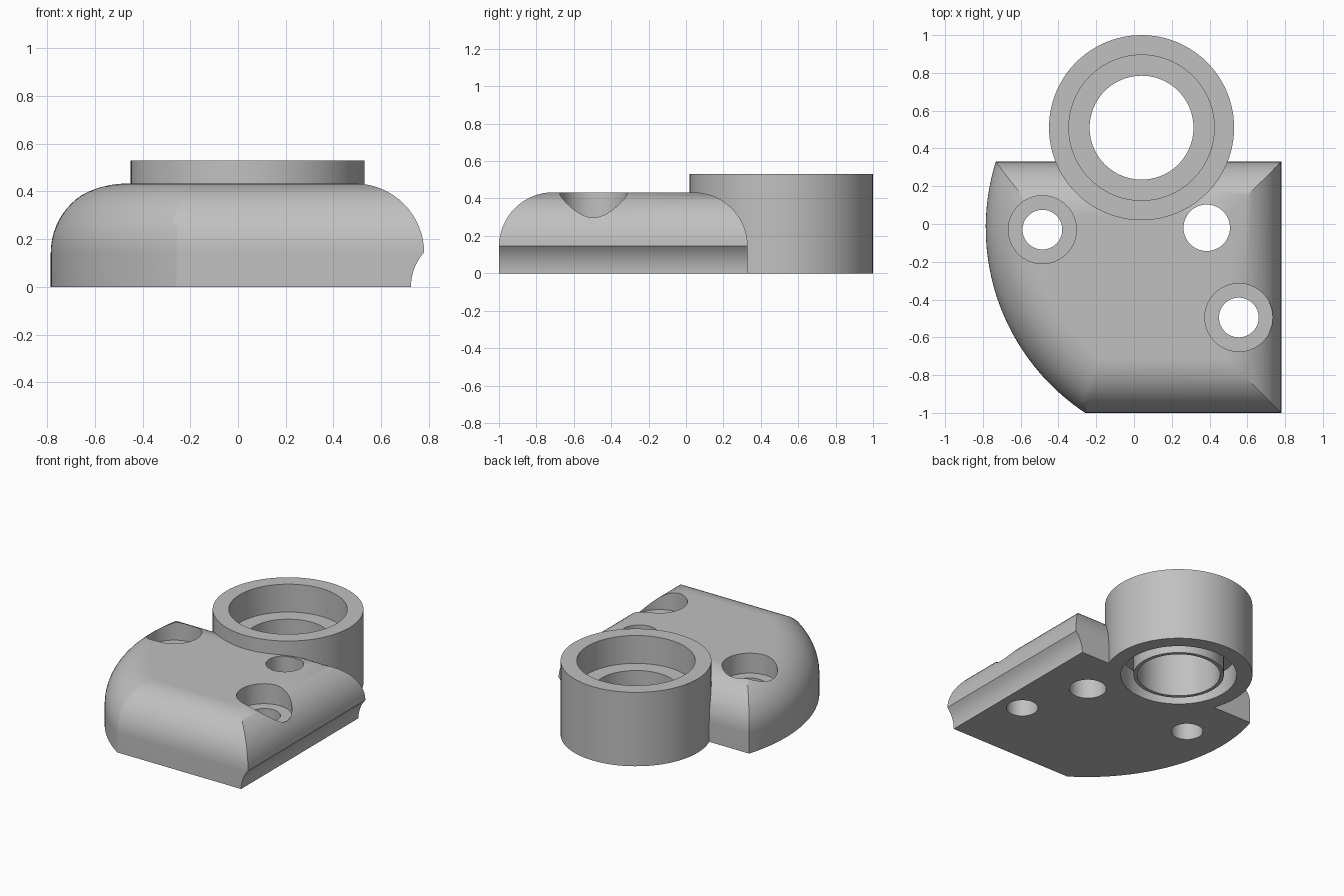
import bpy
from math import pi, sin, cos, asin

cube = bpy.data.objects.get("Cube")
if cube:
    bpy.data.objects.remove(cube, do_unlink=True)

grey = bpy.data.materials.new("plain grey")
grey.use_nodes = True
color = (0.53, 0.53, 0.53, 1)
grey.diffuse_color = color
grey.node_tree.nodes["Principled BSDF"].inputs["Base Color"].default_value = color


def add_mesh(name, verts, faces):
    mesh = bpy.data.meshes.new(name)
    mesh.from_pydata(verts, [], faces)
    mesh.materials.append(grey)
    obj = bpy.data.objects.new(name, mesh)
    bpy.context.collection.objects.link(obj)
    return obj


def activate(obj):
    bpy.ops.object.select_all(action='DESELECT')
    obj.select_set(True)
    bpy.context.view_layer.objects.active = obj


def cut(target, x, y, z, radius, depth, rotation=(0, 0, 0), sides=64):
    """Subtract a cylinder centred on the given point."""
    bpy.ops.mesh.primitive_cylinder_add(vertices=sides, radius=radius, depth=depth,
                                        location=(x, y, z), rotation=rotation)
    cutter = bpy.context.object
    cutter.hide_render = True
    cutter.data.materials.append(grey)
    activate(target)
    mod = target.modifiers.new("cut", 'BOOLEAN')
    mod.operation = 'DIFFERENCE'
    mod.solver = 'EXACT'
    mod.object = cutter
    bpy.ops.object.modifier_apply(modifier=mod.name)
    bpy.data.objects.remove(cutter, do_unlink=True)


def smooth(obj):
    activate(obj)
    bpy.ops.object.shade_smooth_by_angle(angle=pi / 6)
    mod = obj.modifiers.new("flat face normals", 'WEIGHTED_NORMAL')
    mod.keep_sharp = True


# Base plate: inset outlines stacked into a rounded, mitred top edge
RIGHT, FRONT, BACK, TOP = 0.78, -1.0, 0.33, 0.433
PIVOT_X, PIVOT_Y, ARC = 0.39, -0.02, 1.175
FILLET, ARC_STEPS, FILLET_STEPS = 0.29, 40, 16


def outline(inset, z):
    radius = ARC - inset
    start = pi - asin((BACK - inset - PIVOT_Y) / radius)
    end = pi + asin((PIVOT_Y - FRONT - inset) / radius)
    points = [(RIGHT - inset, FRONT + inset, z), (RIGHT - inset, BACK - inset, z)]
    for i in range(ARC_STEPS + 1):
        a = start + (end - start) * i / ARC_STEPS
        points.append((PIVOT_X + radius * cos(a), PIVOT_Y + radius * sin(a), z))
    return points


layers = [outline(0, 0)]
for i in range(FILLET_STEPS + 1):
    a = pi / 2 * i / FILLET_STEPS
    layers.append(outline(FILLET * (1 - cos(a)), TOP - FILLET * (1 - sin(a))))
n = len(layers[0])
verts = [p for layer in layers for p in layer]
faces = [tuple(reversed(range(n))), tuple(range(len(verts) - n, len(verts)))]
for k in range(len(layers) - 1):
    for i in range(n):
        j = (i + 1) % n
        faces.append((k * n + i, k * n + j, (k + 1) * n + j, (k + 1) * n + i))
base = add_mesh("base_plate", verts, faces)

# Concave channel along the lower right edge
cut(base, 0.943, -0.3, 0, 0.218, 3, rotation=(pi / 2, 0, 0), sides=96)

# Seat for the ring
RING_X, RING_Y = 0.04, 0.51
cut(base, RING_X, RING_Y, 0.25, 0.486, 2, sides=96)

# Pivot hole and two counterbored screw holes
cut(base, 0.385, PIVOT_Y, 0.2, 0.123, 2)
for x, y in ((-0.485, -0.03), (0.555, -0.495)):
    cut(base, x, y, 0.2, 0.105, 2)
    cut(base, x, y, 0.79, 0.18, 1)
smooth(base)

# Ring: stepped bore from above, groove around a thin sleeve below
profile = [(0.49, 0), (0.49, 0.53), (0.385, 0.53), (0.385, 0.33), (0.275, 0.33),
           (0.275, 0), (0.3, 0), (0.3, 0.17), (0.385, 0.17), (0.385, 0)]
SIDES, m = 96, len(profile)
verts, faces = [], []
for s in range(SIDES):
    a = 2 * pi * s / SIDES
    verts += [(RING_X + r * cos(a), RING_Y + r * sin(a), z) for r, z in profile]
    t = (s + 1) % SIDES
    for i in range(m):
        j = (i + 1) % m
        faces.append((s * m + i, t * m + i, t * m + j, s * m + j))
smooth(add_mesh("ring", verts, faces))
